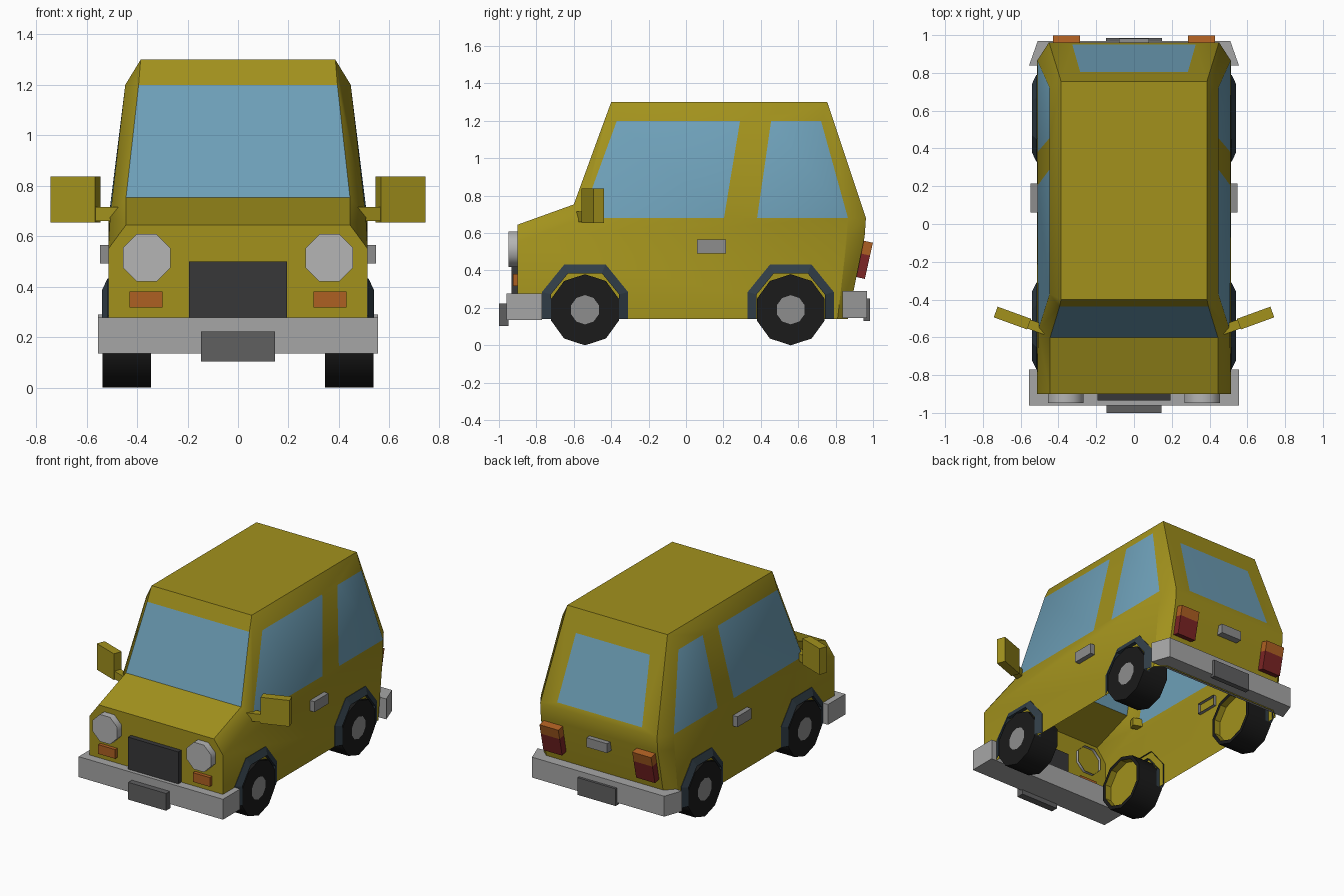
import bpy, bmesh, math
from mathutils import Matrix, Vector

if "Cube" in bpy.data.objects:
    bpy.data.objects.remove(bpy.data.objects["Cube"])


def material(name, rgb):
    m = bpy.data.materials.new(name)
    m.diffuse_color = (*rgb, 1)
    m.use_nodes = True
    m.node_tree.nodes["Principled BSDF"].inputs["Base Color"].default_value = m.diffuse_color
    return m


PAINT = material("paint", (0.36, 0.285, 0.012))
GLASS = material("glass", (0.155, 0.35, 0.48))
RUBBER = material("rubber", (0.0105, 0.0105, 0.0105))
SLATE = material("slate", (0.03, 0.047, 0.062))
CHARCOAL = material("charcoal", (0.038, 0.038, 0.04))
PLATE = material("plate", (0.115, 0.115, 0.118))
CHROME = material("chrome", (0.38, 0.38, 0.38))
STEEL = material("steel", (0.27, 0.27, 0.27))
LAMP = material("lamp", (0.46, 0.46, 0.46))
AMBER = material("amber", (0.42, 0.115, 0.016))
RED = material("red", (0.20, 0.018, 0.018))


def finish(name, bm, *mats, smooth=0):
    bmesh.ops.remove_doubles(bm, verts=bm.verts, dist=0.0005)
    bmesh.ops.recalc_face_normals(bm, faces=bm.faces)
    me = bpy.data.meshes.new(name)
    bm.to_mesh(me)
    bm.free()
    for m in mats:
        me.materials.append(m)
    if smooth:
        me.shade_smooth()
        me.set_sharp_from_angle(angle=math.radians(smooth))
    ob = bpy.data.objects.new(name, me)
    bpy.context.collection.objects.link(ob)
    return ob


def mirrored(ob):
    mod = ob.modifiers.new("mirror", 'MIRROR')
    mod.use_mirror_merge = False
    return ob


def box(name, mat, x, y, z, turn=None, open_side=None):
    """Box from ranges, optionally transformed; open_side drops the face with that normal."""
    bm = bmesh.new()
    bmesh.ops.create_cube(bm, size=1)
    if open_side:
        bm.normal_update()
        gone = [f for f in bm.faces if f.normal.dot(Vector(open_side)) > 0.9]
        bmesh.ops.delete(bm, geom=gone, context='FACES')
    size = Matrix.Diagonal((x[1] - x[0], y[1] - y[0], z[1] - z[0], 1))
    mid = Matrix.Translation((sum(x) / 2, sum(y) / 2, sum(z) / 2))
    bm.transform((turn or Matrix()) @ mid @ size)
    return finish(name, bm, mat)


def loft(name, mat, loops, cap_start=False, cap_end=False, closed=True, smooth=0):
    bm = bmesh.new()
    rings = [[bm.verts.new(p) for p in loop] for loop in loops]
    n = len(rings[0])
    for a, b in zip(rings, rings[1:]):
        for i in range(n if closed else n - 1):
            j = (i + 1) % n
            bm.faces.new((a[i], a[j], b[j], b[i]))
    if cap_start:
        bm.faces.new(rings[0])
    if cap_end:
        bm.faces.new(rings[-1])
    return finish(name, bm, mat, smooth=smooth)


# Body shell, open underneath; glass panels are faces of the same mesh
bm = bmesh.new()


def face(mat, *pts):
    bm.faces.new([bm.verts.new(p) for p in pts]).material_index = mat


def pair(mat, *pts):
    face(mat, *pts)
    face(mat, *[(-x, y, z) for x, y, z in pts])


def across(mat, a, b):
    flip = lambda p: (-p[0], p[1], p[2])
    face(mat, a, b, flip(b), flip(a))


nose_t, nose_s, nose_b = (.444, -.90, .645), (.514, -.90, .55), (.514, -.90, .14)
cowl_t, cowl_s = (.444, -.60, .753), (.507, -.56, .68)
head_t = (.394, -.437, 1.2)
roof_f, eave_f = (.386, -.40, 1.30), (.447, -.37, 1.2)
roof_r, eave_r = (.386, .755, 1.30), (.447, .722, 1.2)
waist_t, waist_s = (.45, .962, .68), (.512, .866, .68)
tail_t, tail_s = (.45, .955, .58), (.514, .862, .58)
base_t, base_s = (.45, .865, .14), (.514, .81, .14)
post = [(.447, .289, 1.2), (.447, .455, 1.2), (.511, .38, .68), (.511, .203, .68)]

across(0, nose_b, nose_s)
across(0, nose_s, nose_t)
across(0, nose_t, cowl_t)
across(1, cowl_t, head_t)
across(0, head_t, roof_f)
across(0, roof_f, roof_r)
across(0, waist_t, tail_t)
across(0, tail_t, base_t)
pair(0, nose_t, nose_s, cowl_s, cowl_t)
pair(0, cowl_t, cowl_s, eave_f, roof_f, head_t)
pair(0, roof_f, eave_f, post[0], post[1], eave_r, roof_r)
pair(1, eave_f, post[0], post[3], cowl_s)
pair(0, *post)
pair(1, post[1], eave_r, waist_s, post[2])
pair(0, roof_r, eave_r, waist_s, waist_t)
pair(0, waist_t, waist_s, tail_s, tail_t)
pair(0, tail_t, tail_s, base_s, base_t)
pair(0, nose_b, nose_s, cowl_s, post[3], post[2], waist_s, tail_s, base_s)
# Tailgate with inset glass
glass_t, glass_b = (.285, .805, 1.152), (.327, .951, .713)
across(0, roof_r, glass_t)
across(1, glass_t, glass_b)
across(0, glass_b, waist_t)
pair(0, roof_r, glass_t, glass_b, waist_t)
finish("body", bm, PAINT, GLASS, smooth=40)


def ring(r, n, axis, at, phase=0.0):
    """Polygon around the x or y axis."""
    pts = []
    for i in range(n):
        a = phase + math.tau * i / n
        u, v = r * math.cos(a), r * math.sin(a)
        off = (0, u, v) if axis == 'x' else (u, 0, v)
        pts.append(Vector(at) + Vector(off))
    return pts


# Wheels and arches
ARCH_OUT = [(-.23, .14), (-.23, .285), (-.11, .433), (.11, .433), (.23, .285), (.23, .14)]
ARCH_IN = [(-.182, .14), (-.182, .272), (-.09, .385), (.09, .385), (.182, .272), (.182, .14)]
for end, y in (("front", -.54), ("rear", .56)):
    def wheel_ring(r, x):
        return ring(r, 10, 'x', (x, y, .19), math.pi / 2)
    mirrored(loft(end + "_tyres", RUBBER,
                  [wheel_ring(.165, .344), wheel_ring(.19, .344),
                   wheel_ring(.19, .538), wheel_ring(.078, .538)], smooth=40))
    mirrored(loft(end + "_hubs", STEEL, [wheel_ring(.078, .538)], cap_end=True))
    mirrored(loft(end + "_wheel_backs", PAINT,
                  [wheel_ring(.165, .344), wheel_ring(.165, .39)], cap_end=True))
    mirrored(loft(end + "_arches", SLATE,
                  [[(x, y + a, z) for a, z in prof] for x, prof in
                   ((.505, ARCH_OUT), (.517, ARCH_OUT), (.54, ARCH_IN), (.49, ARCH_IN))],
                  closed=False))

# Headlights, indicators, grille
mirrored(loft("headlights", LAMP,
              [ring(.102, 8, 'y', (.362, y, .514), math.pi / 8) for y in (-.88, -.948)],
              cap_end=True, smooth=50))
mirrored(box("indicators", AMBER, (.299, .43), (-.925, -.89), (.317, .381)))
box("grille", CHARCOAL, (-.194, .194), (-.934, -.89), (.27, .5))

# Bumpers and plates
box("front_bumper", CHROME, (-.556, .556), (-.96, -.77), (.135, .277))
rear_plan = [(-.556, .838), (.556, .838), (.51, .968), (-.51, .968)]
loft("rear_bumper", CHROME, [[(x, y, z) for x, y in rear_plan] for z in (.147, .289)],
     cap_start=True, cap_end=True)
box("front_plate", PLATE, (-.146, .146), (-1.0, -.95), (.103, .223))
box("rear_plate", PLATE, (-.147, .147), (.95, .985), (.13, .25))

# Tail lamps leaning with the tailgate
lean = Matrix.Translation((0, .971, .454)) @ Matrix.Rotation(math.radians(-12.5), 4, 'X')
mirrored(box("tail_lamps_red", RED, (.285, .43), (-.06, .007), (-.10, .028), lean))
mirrored(box("tail_lamps_amber", AMBER, (.285, .43), (-.06, .007), (.028, .098), lean))

# Handles
mirrored(box("door_handles", STEEL, (.49, .547), (.06, .215), (.492, .565), open_side=(-1, 0, 0)))
box("tailgate_handle", STEEL, (-.08, .08), (.91, .983), (.48, .545), open_side=(0, -1, 0))

# Door mirrors swept back 20 degrees
sweep = Matrix.Translation((.644, -.498, 0)) @ Matrix.Rotation(math.radians(20), 4, 'Z')
mirrored(box("mirror_housings", PAINT, (-.094, .094), (-.03, .03), (.655, .837), sweep))
mirrored(box("mirror_arms", PAINT, (-.20, -.094), (-.025, .025), (.66, .715), sweep))
